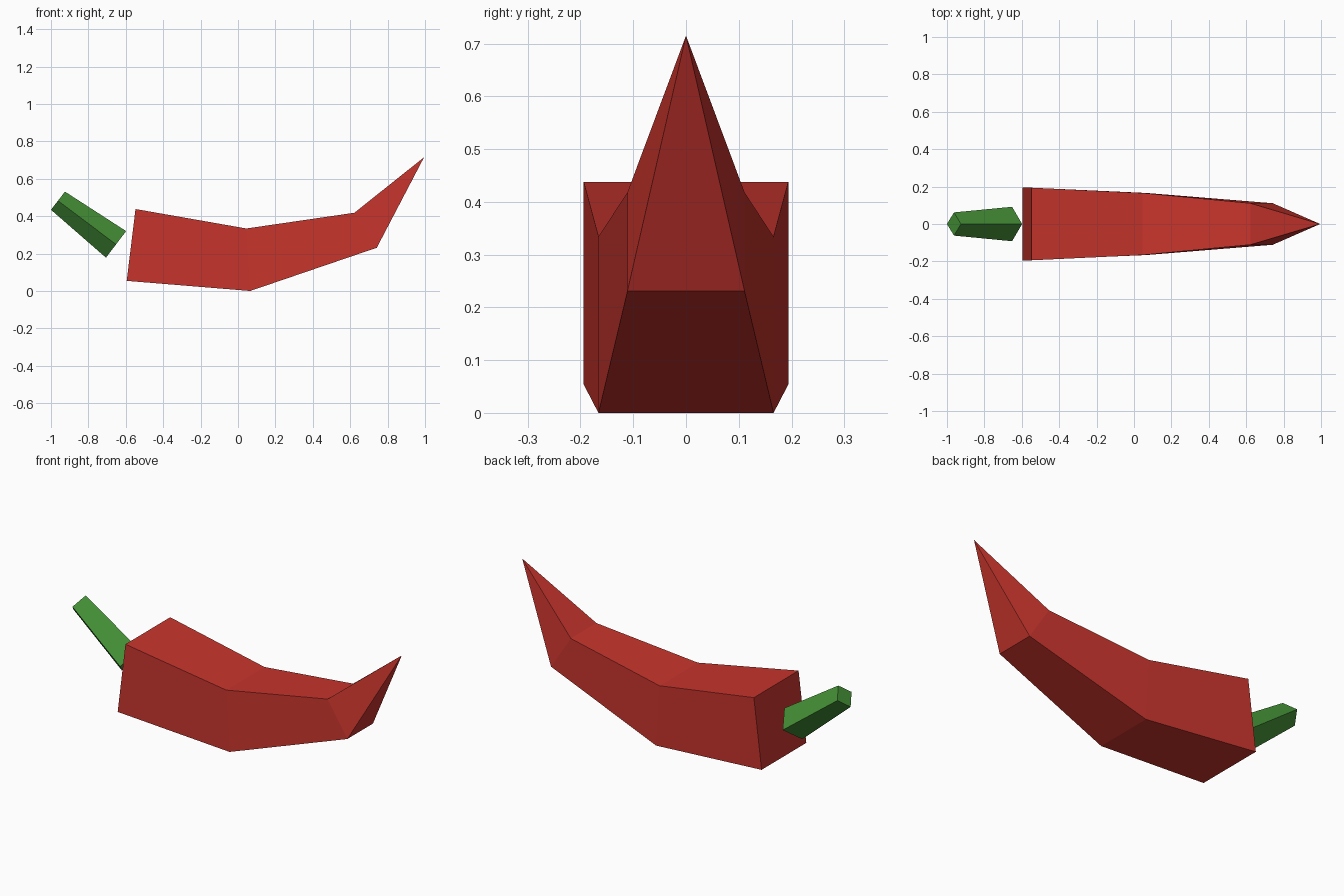
import bpy, bmesh

cube = bpy.data.objects.get("Cube")
if cube:
    bpy.data.objects.remove(cube, do_unlink=True)


def material(name, rgb):
    mat = bpy.data.materials.new(name)
    mat.use_nodes = True
    color = (*rgb, 1)
    mat.diffuse_color = color
    mat.node_tree.nodes["Principled BSDF"].inputs["Base Color"].default_value = color
    return mat


def loft(name, rings, mat, tip=None):
    """Skin four-sided rings, cap the start, and close the end on a cap or tip."""
    bm = bmesh.new()
    loops = [[bm.verts.new(p) for p in ring] for ring in rings]
    bm.faces.new(loops[0])
    for a, b in zip(loops, loops[1:]):
        for i in range(4):
            j = (i + 1) % 4
            bm.faces.new((a[i], a[j], b[j], b[i]))
    last = loops[-1]
    if tip:
        apex = bm.verts.new(tip)
        for i in range(4):
            bm.faces.new((last[i], last[(i + 1) % 4], apex))
    else:
        bm.faces.new(last)
    bmesh.ops.recalc_face_normals(bm, faces=bm.faces)
    mesh = bpy.data.meshes.new(name)
    bm.to_mesh(mesh)
    bm.free()
    mesh.materials.append(mat)
    obj = bpy.data.objects.new(name, mesh)
    bpy.context.collection.objects.link(obj)
    return obj


def box_ring(top, bottom, half):
    """Rectangular section between an upper and a lower edge."""
    (tx, tz), (bx, bz) = top, bottom
    return [(tx, -half, tz), (tx, half, tz), (bx, half, bz), (bx, -half, bz)]


def diamond_ring(top, bottom, half):
    """Section standing on its corner."""
    (tx, tz), (bx, bz) = top, bottom
    mx, mz = (tx + bx) / 2, (tz + bz) / 2
    return [(tx, 0, tz), (mx, half, mz), (bx, 0, bz), (mx, -half, mz)]


red = material("pepper red", (0.58, 0.035, 0.026))
green = material("stem green", (0.06, 0.285, 0.038))

# Curved pepper body, tapering to a raised point
loft("pepper_body", [
    box_ring((-0.548, 0.438), (-0.595, 0.054), 0.194),
    box_ring((0.045, 0.334), (0.065, 0.0), 0.166),
    box_ring((0.622, 0.418), (0.742, 0.231), 0.111),
], red, tip=(0.995, 0, 0.715))

# Stem, thicker where it meets the body
loft("stem", [
    diamond_ring((-0.925, 0.531), (-1.0, 0.434), 0.062),
    diamond_ring((-0.598, 0.32), (-0.706, 0.178), 0.092),
], green)
